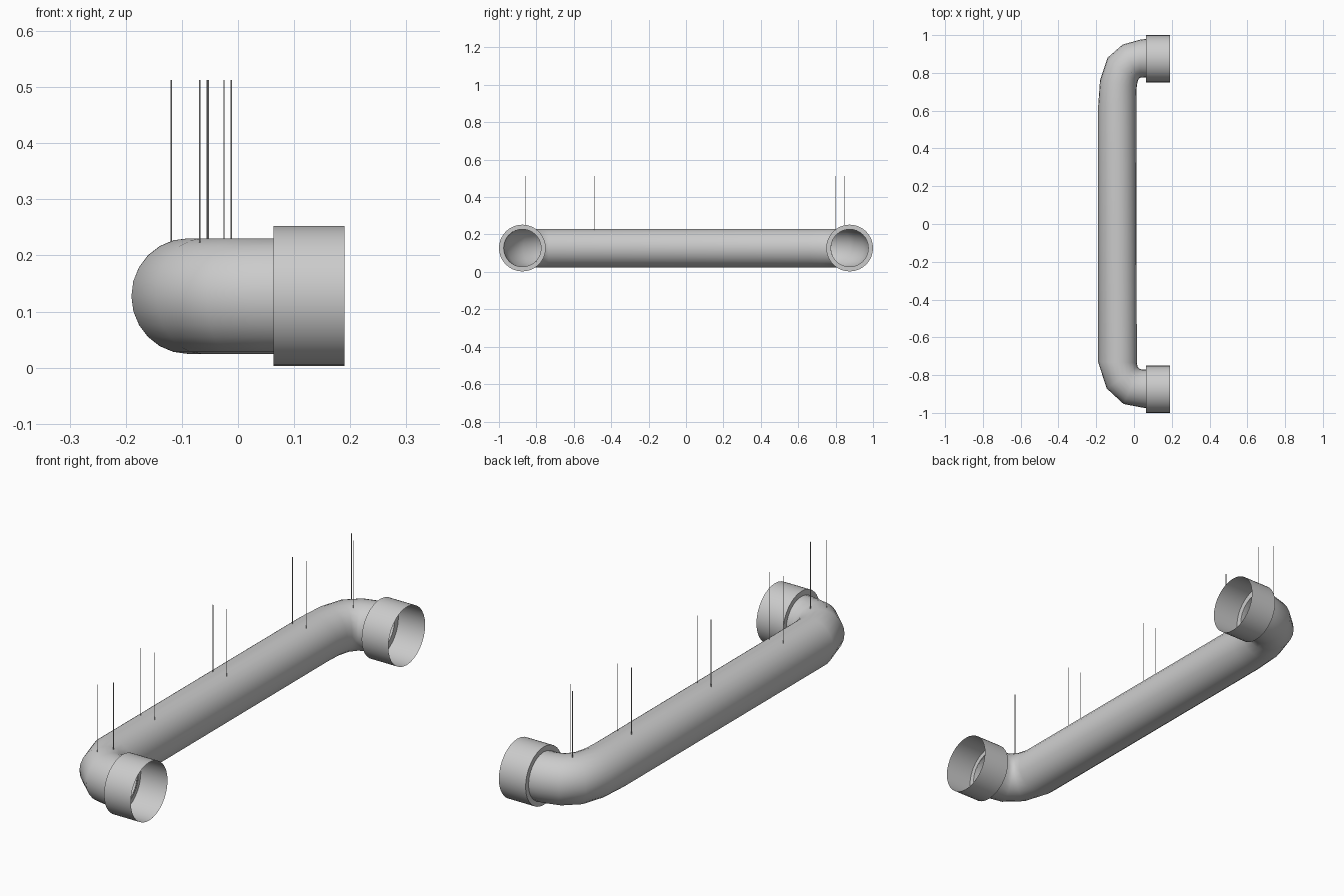
import bpy, bmesh
from math import sin, cos, pi
from mathutils import Vector

if "Cube" in bpy.data.objects:
    bpy.data.objects.remove(bpy.data.objects["Cube"])

AXIS_Z = 0.1275
TUBE_R = 0.103


def loft(name, rings, angle=0.6):
    """Skin a list of equal-length point rings into an open tube."""
    bm = bmesh.new()
    loops = [[bm.verts.new(p) for p in ring] for ring in rings]
    n = len(loops[0])
    for a, b in zip(loops, loops[1:]):
        for i in range(n):
            j = (i + 1) % n
            bm.faces.new((a[i], a[j], b[j], b[i]))
    bmesh.ops.recalc_face_normals(bm, faces=bm.faces)
    mesh = bpy.data.meshes.new(name)
    bm.to_mesh(mesh)
    bm.free()
    ob = bpy.data.objects.new(name, mesh)
    bpy.context.collection.objects.link(ob)
    bpy.ops.object.select_all(action='DESELECT')
    ob.select_set(True)
    bpy.context.view_layer.objects.active = ob
    bpy.ops.object.shade_smooth_by_angle(angle=angle)
    return ob


def section(outer, inner, n=24):
    """Ring spanning an outer and an inner plan point of the tube."""
    o, i = Vector((*outer, AXIS_Z)), Vector((*inner, AXIS_Z))
    mid, half = (o + i) / 2, (o - i) / 2
    up = Vector((0, 0, TUBE_R))
    return [mid + half * cos(2 * pi * k / n) + up * sin(2 * pi * k / n)
            for k in range(n)]


# Bent tube: outer / inner plan points along its length
plan = [
    ((0.065, -0.975), (0.065, -0.770)), ((0.040, -0.971), (0.040, -0.770)),
    ((-0.055, -0.953), (0.027, -0.766)), ((-0.145, -0.870), (0.019, -0.755)),
    ((-0.190, -0.730), (0.015, -0.735)), ((-0.190, 0.620), (0.012, 0.660)),
    ((-0.180, 0.760), (0.014, 0.720)), ((-0.140, 0.880), (0.018, 0.750)),
    ((-0.060, 0.950), (0.024, 0.768)), ((0.030, 0.975), (0.035, 0.775)),
    ((0.063, 0.980), (0.063, 0.775)),
]
loft("bent_tube", [section(o, i) for o, i in plan], angle=0.9)


# Open end sockets with an annular shoulder
def circle_x(x, y, r, n=32):
    return [(x, y + r * cos(2 * pi * k / n), AXIS_Z + r * sin(2 * pi * k / n))
            for k in range(n)]


for side, y in (("front", -0.875), ("back", 0.875)):
    loft(side + "_socket", [circle_x(0.063, y, 0.100),
                            circle_x(0.063, y, 0.125),
                            circle_x(0.190, y, 0.125)])

# Thin upright pins on the tube
pins = [(x, y) for y in (-0.49, 0.0, 0.54) for x in (-0.119, -0.053)]
pins += [(-0.068, -0.86), (-0.025, -0.81), (-0.055, 0.85), (-0.012, 0.80)]
for k, (x, y) in enumerate(pins):
    bpy.ops.mesh.primitive_cylinder_add(vertices=6, radius=0.0013, depth=0.29,
                                        location=(x, y, 0.368))
    bpy.context.object.name = f"pin_{k + 1}"
